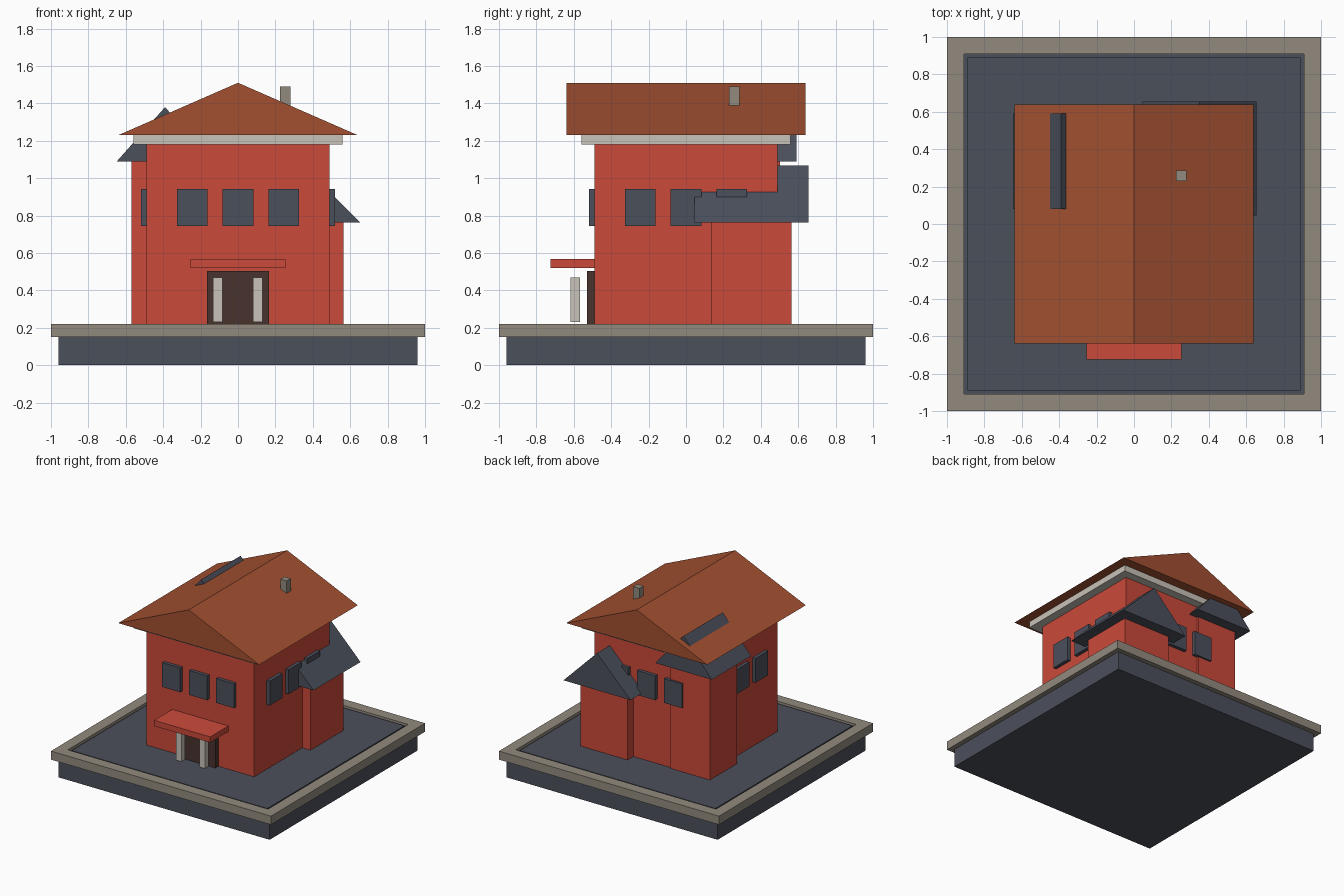
import bpy, bmesh

cube = bpy.data.objects.get("Cube")
if cube:
    bpy.data.objects.remove(cube, do_unlink=True)


def material(name, rgb):
    mat = bpy.data.materials.new(name)
    mat.use_nodes = True
    mat.diffuse_color = (*rgb, 1)
    mat.node_tree.nodes["Principled BSDF"].inputs["Base Color"].default_value = (*rgb, 1)
    return mat


red = material("wall red", (0.60, 0.068, 0.043))
terracotta = material("roof terracotta", (0.36, 0.08, 0.031))
slate = material("slate grey", (0.071, 0.08, 0.105))
stone = material("warm stone", (0.29, 0.255, 0.21))
cream = material("pale trim", (0.58, 0.54, 0.48))
brown = material("door brown", (0.065, 0.032, 0.027))


def add_object(name, bm, mat):
    bmesh.ops.recalc_face_normals(bm, faces=bm.faces)
    mesh = bpy.data.meshes.new(name)
    bm.to_mesh(mesh)
    bm.free()
    mesh.materials.append(mat)
    obj = bpy.data.objects.new(name, mesh)
    bpy.context.collection.objects.link(obj)
    return obj


def box(name, xs, ys, zs, mat):
    """Box spanning the given ranges."""
    bm = bmesh.new()
    bmesh.ops.create_cube(bm, size=1)
    for v in bm.verts:
        v.co = [r[0] if c < 0 else r[1] for c, r in zip(v.co, (xs, ys, zs))]
    return add_object(name, bm, mat)


def gable_roof(name, xs, ys, zs, mat):
    """Solid triangular prism with its ridge along y."""
    bm = bmesh.new()
    profile = [(xs[0], zs[0]), (xs[1], zs[0]), (sum(xs) / 2, zs[1])]
    end = bm.faces.new([bm.verts.new((x, ys[0], z)) for x, z in profile])
    moved = bmesh.ops.extrude_face_region(bm, geom=[end], use_keep_orig=True)["geom"]
    for v in moved:
        if isinstance(v, bmesh.types.BMVert):
            v.co.y = ys[1]
    return add_object(name, bm, mat)


def square(r):
    return (-r, r), (-r, r)


# Plinth, paved yard and stone kerb
box("plinth", *square(0.96), (0, 0.15), slate)
box("yard", *square(0.89), (0.14, 0.212), slate)
bm = bmesh.new()
rings = [[bm.verts.new((sx * r, sy * r, z)) for sx, sy in ((-1, -1), (1, -1), (1, 1), (-1, 1))]
         for r, z in ((1, 0.15), (1, 0.22), (0.91, 0.22), (0.91, 0.15))]
for k in range(4):
    a, b = rings[k], rings[(k + 1) % 4]
    for i in range(4):
        j = (i + 1) % 4
        bm.faces.new((a[i], a[j], b[j], b[i]))
add_object("kerb", bm, stone)

# Main house
box("house_walls", *square(0.49), (0.2, 1.18), red)
box("cornice", *square(0.56), (1.18, 1.23), cream)
gable_roof("main_roof", *square(0.64), (1.23, 1.51), terracotta)
box("chimney", (0.225, 0.28), (0.23, 0.285), (1.3, 1.49), stone)

# Tall wing and low wing at the back corners
box("tall_wing", (-0.57, -0.21), (0.155, 0.503), (0.2, 1.09), red)
gable_roof("tall_wing_roof", (-0.648, -0.132), (0.08, 0.59), (1.09, 1.38), slate)
box("low_wing", (0.135, 0.565), (0.135, 0.565), (0.2, 0.762), red)
gable_roof("low_wing_roof", (0.045, 0.655), (0.045, 0.655), (0.762, 1.067), slate)

# Three windows on each side of the house
for side, sign in (("front", -1), ("back", 1), ("right", -1), ("left", 1)):
    depth = sorted((sign * 0.46, sign * 0.518))
    for i in (-1, 0, 1):
        across = (i * 0.245 - 0.082, i * 0.245 + 0.082)
        xs, ys = (across, depth) if side in ("front", "back") else (depth, across)
        box(f"{side}_window_{i + 2}", xs, ys, (0.743, 0.943), slate)

# Entrance
box("door", (-0.165, 0.165), (-0.53, -0.45), (0.21, 0.505), brown)
box("porch_canopy", (-0.255, 0.255), (-0.725, -0.48), (0.52, 0.567), red)
for name, x in (("right_porch_post", -0.108), ("left_porch_post", 0.106)):
    box(name, (x - 0.025, x + 0.025), (-0.617, -0.568), (0.232, 0.47), cream)
